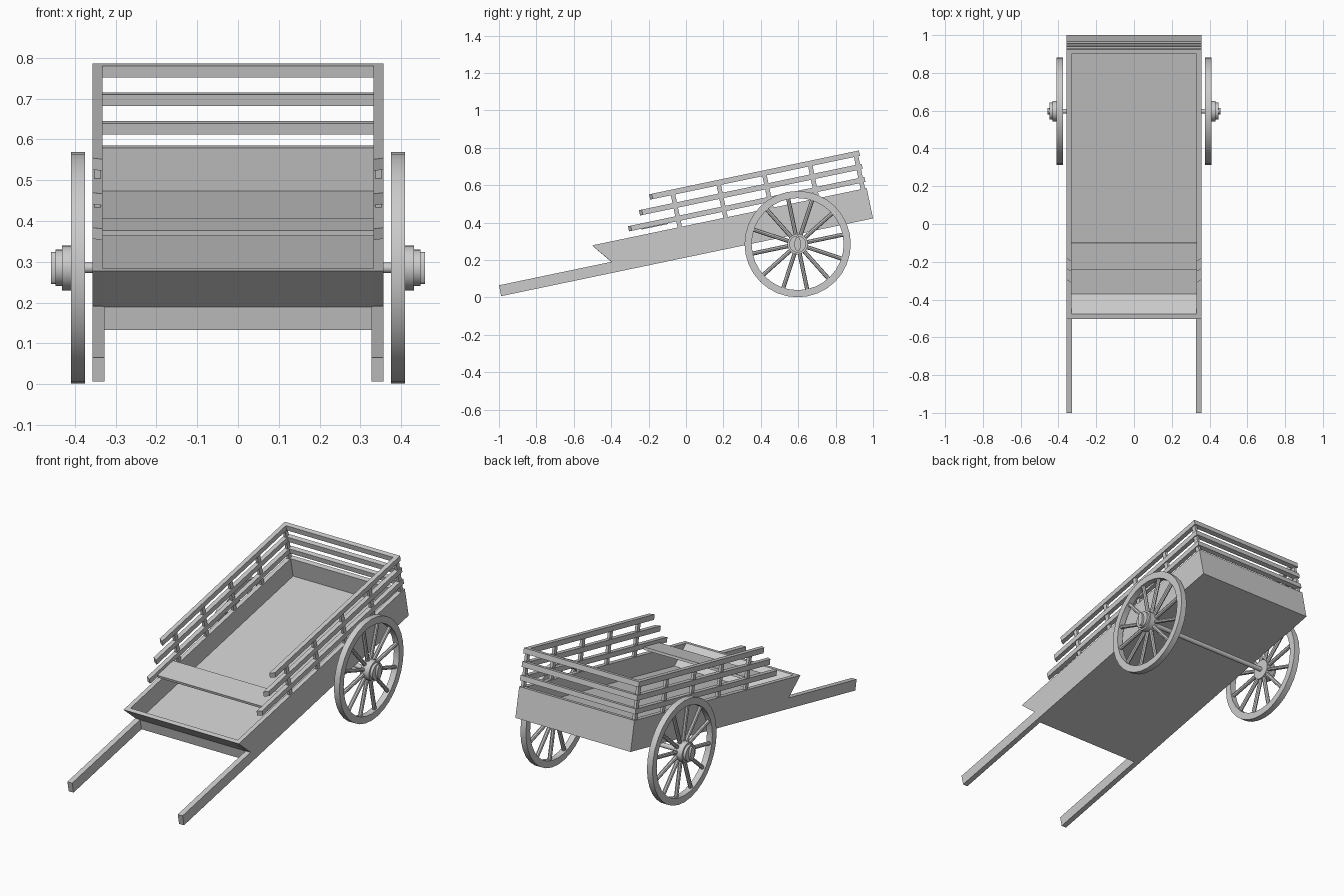
import bpy, bmesh, math
from mathutils import Matrix

if "Cube" in bpy.data.objects:
    bpy.data.objects.remove(bpy.data.objects["Cube"])

# Cart body frame: x across, u along the bed, v away from the bed underside
TILT = math.radians(11.8)
BODY = Matrix.Translation((0, -0.988, 0.007)) @ Matrix.Rotation(TILT, 4, 'X')


def finish(name, bm, smooth=False):
    bmesh.ops.recalc_face_normals(bm, faces=bm.faces)
    me = bpy.data.meshes.new(name)
    bm.to_mesh(me)
    bm.free()
    ob = bpy.data.objects.new(name, me)
    bpy.context.collection.objects.link(ob)
    if smooth:
        bpy.context.view_layer.objects.active = ob
        ob.select_set(True)
        bpy.ops.object.shade_smooth_by_angle(angle=math.radians(30))
        ob.select_set(False)
    return ob


def prism(name, x0, x1, prof, prof1=None):
    """Join a (u, v) profile at x0 to one at x1, in the body frame."""
    bm = bmesh.new()
    a = [bm.verts.new(BODY @ Matrix.Translation((x0, u, v)).translation) for u, v in prof]
    b = [bm.verts.new(BODY @ Matrix.Translation((x1, u, v)).translation) for u, v in (prof1 or prof)]
    bm.faces.new(a)
    bm.faces.new(b)
    n = len(a)
    for i in range(n):
        bm.faces.new((a[i], a[(i + 1) % n], b[(i + 1) % n], b[i]))
    return finish(name, bm)


def rect(u0, u1, v0, v1):
    return [(u0, v0), (u1, v0), (u1, v1), (u0, v1)]


# Bed: floor, sloped front board, back board
prism("bed_floor", -0.332, 0.332, rect(0.614, 2.031, 0, 0.058))
prism("front_board", -0.332, 0.332, [(0.614, 0.058), (0.642, 0.058), (0.557, 0.166), (0.53, 0.166)])
prism("back_board", -0.332, 0.332, rect(2.004, 2.031, 0.058, 0.166))

# Seat plank resting between the lower rails
prism("seat_plank", -0.332, 0.332, rect(0.808, 0.951, 0.195, 0.209))

RAILS = [(0.740, 0.199, 0.227), (0.815, 0.270, 0.299), (0.885, 0.342, 0.371)]

# Back rails
for _, v0, v1 in RAILS:
    prism("back_rail", -0.357, 0.357, rect(2.005, 2.031, v0, v1))

WHEEL_Y, WHEEL_Z = 0.597, 0.285


def disc(bm, r, x0, x1, seg, sy=1.0):
    """Cylinder along x centred on the axle line."""
    m = (Matrix.Translation(((x0 + x1) / 2, WHEEL_Y, WHEEL_Z))
         @ Matrix.Diagonal((1, sy, 1, 1)) @ Matrix.Rotation(math.pi / 2, 4, 'Y'))
    bmesh.ops.create_cone(bm, cap_ends=True, segments=seg, radius1=r, radius2=r,
                          depth=abs(x1 - x0), matrix=m)


for s, side in ((-1, "left"), (1, "right")):
    # Side boards and pulling shafts
    prism(side + "_side_board", s * 0.332, s * 0.357,
          [(0.614, 0), (2.031, 0), (2.031, 0.166), (0.53, 0.166), (0.614, 0.06)])
    prism(side + "_shaft", s * 0.327, s * 0.357, rect(0, 0.62, 0, 0.059))

    # Side rails, with slightly slanted front ends
    for u0, v0, v1 in RAILS:
        prism(side + "_rail", s * 0.332, s * 0.357,
              rect(u0, 2.005, v0, v1), rect(u0 + 0.015, 2.005, v0, v1))

    # Rail posts
    for i in range(5):
        u = 1.01 + 0.25 * i
        prism(side + "_post", s * 0.337, s * 0.352, rect(u - 0.012, u + 0.012, 0.16, 0.35))

    # Wheel rim: a square ring section swept round the axle
    bm = bmesh.new()
    N = 32
    rings = []
    for k in range(N):
        t = 2 * math.pi * k / N
        rings.append([bm.verts.new((s * x, WHEEL_Y + r * math.sin(t), WHEEL_Z - r * math.cos(t)))
                      for x, r in ((0.375, 0.246), (0.409, 0.246), (0.409, 0.284), (0.375, 0.284))])
    for k in range(N):
        a, b = rings[k], rings[(k + 1) % N]
        for j in range(4):
            bm.faces.new((a[j], a[(j + 1) % 4], b[(j + 1) % 4], b[j]))
    finish(side + "_wheel_rim", bm, True)

    # Spokes
    bm = bmesh.new()
    for k in range(12):
        m = (Matrix.Translation((s * 0.392, WHEEL_Y, WHEEL_Z))
             @ Matrix.Rotation(TILT + k * math.pi / 6, 4, 'X') @ Matrix.Translation((0, 0, 0.145)))
        bmesh.ops.create_cone(bm, cap_ends=True, segments=8, radius1=0.011, radius2=0.011,
                              depth=0.21, matrix=m)
    finish(side + "_spokes", bm, True)

    # Stepped hub with an oval end pin
    bm = bmesh.new()
    disc(bm, 0.055, s * 0.377, s * 0.432, 24)
    disc(bm, 0.045, s * 0.432, s * 0.447, 24)
    disc(bm, 0.039, s * 0.447, s * 0.459, 16, 0.45)
    finish(side + "_hub", bm, True)

# Axle
bm = bmesh.new()
disc(bm, 0.013, -0.38, 0.38, 16)
finish("axle", bm, True)
